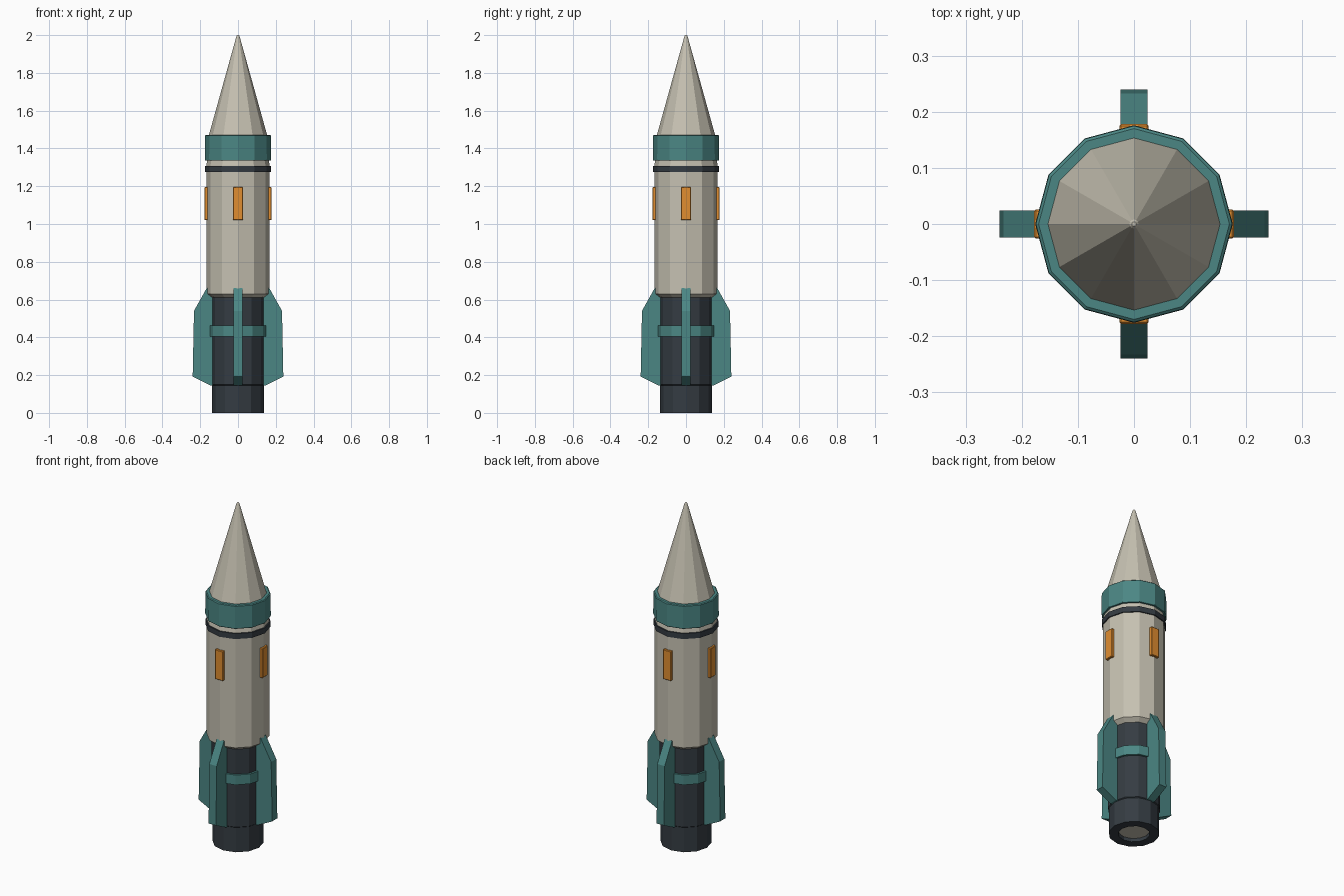
import bpy, bmesh
from math import sin, cos, pi, radians
from mathutils import Matrix

if "Cube" in bpy.data.objects:
    bpy.data.objects.remove(bpy.data.objects["Cube"])


def material(name, rgb):
    m = bpy.data.materials.new(name)
    m.diffuse_color = (*rgb, 1)
    m.use_nodes = True
    m.node_tree.nodes["Principled BSDF"].inputs["Base Color"].default_value = m.diffuse_color
    return m


BEIGE = material("beige", (0.56, 0.53, 0.44))
TEAL = material("teal", (0.07, 0.24, 0.23))
DARK = material("charcoal", (0.035, 0.045, 0.055))
ORANGE = material("orange", (0.75, 0.27, 0.03))


def finish(bm, name, mat):
    bmesh.ops.recalc_face_normals(bm, faces=bm.faces)
    mesh = bpy.data.meshes.new(name)
    bm.to_mesh(mesh)
    bm.free()
    mesh.materials.append(mat)
    ob = bpy.data.objects.new(name, mesh)
    bpy.context.collection.objects.link(ob)
    return ob


def lathe(name, profile, mat, sides=12):
    """Turn (radius, z) points around z; both ends are capped."""
    bm = bmesh.new()
    rings = [[bm.verts.new((r * cos(2 * pi * i / sides), r * sin(2 * pi * i / sides), z))
              for i in range(sides)] for r, z in profile]
    for a, b in zip(rings, rings[1:]):
        for i in range(sides):
            j = (i + 1) % sides
            bm.faces.new((a[i], a[j], b[j], b[i]))
    bm.faces.new(rings[0])
    bm.faces.new(rings[-1])
    return finish(bm, name, mat)


def slab(name, profile, width, angle, mat, bevel=0.0):
    """Extrude an (outward, z) outline to a width, turned around z."""
    bm = bmesh.new()
    face = bm.faces.new([bm.verts.new((r, -width / 2, z)) for r, z in profile])
    ext = bmesh.ops.extrude_face_region(bm, geom=[face])
    bmesh.ops.translate(bm, vec=(0, width, 0),
                        verts=[v for v in ext["geom"] if isinstance(v, bmesh.types.BMVert)])
    if bevel:
        bmesh.ops.bevel(bm, geom=bm.edges[:], offset=bevel, segments=1, affect='EDGES')
    bmesh.ops.transform(bm, matrix=Matrix.Rotation(radians(angle), 4, 'Z'), verts=bm.verts)
    return finish(bm, name, mat)


# Hull and nose
lathe("main_body", [(0.142, 0.61), (0.168, 0.63), (0.168, 1.31), (0.162, 1.34)], BEIGE)
lathe("nose_cone", [(0.155, 1.46), (0.153, 1.475), (0.008, 1.995), (0.004, 2.0)], BEIGE)

# Bands
lathe("nose_collar", [(0.15, 1.335), (0.174, 1.335), (0.176, 1.34),
                      (0.175, 1.468), (0.170, 1.472), (0.15, 1.472)], TEAL)
lathe("hull_ring", [(0.15, 1.275), (0.175, 1.275), (0.175, 1.307), (0.15, 1.307)], DARK)
lathe("engine_band", [(0.13, 0.405), (0.154, 0.405), (0.154, 0.463), (0.13, 0.463)], TEAL)

# Engine and hollow nozzle
lathe("engine_section", [(0.136, 0.145), (0.142, 0.15), (0.142, 0.615)], DARK)
lathe("nozzle", [(0.082, 0.14), (0.085, 0.0), (0.137, 0.0), (0.137, 0.146)], DARK)
lathe("nozzle_liner", [(0.08, 0.02), (0.0835, 0.02), (0.082, 0.13), (0.045, 0.13),
                       (0.078, 0.022)], BEIGE, 24)

# Fins and window panels on the four sides
fin_outline = [(0.12, 0.145), (0.146, 0.145), (0.24, 0.192), (0.233, 0.54),
               (0.165, 0.662), (0.12, 0.662)]
panel_outline = [(0.15, 1.02), (0.178, 1.02), (0.178, 1.195), (0.15, 1.195)]
for side, angle in (("right", 0), ("back", 90), ("left", 180), ("front", 270)):
    slab(side + "_fin", fin_outline, 0.048, angle, TEAL)
    slab(side + "_window", panel_outline, 0.052, angle, ORANGE, 0.003)
